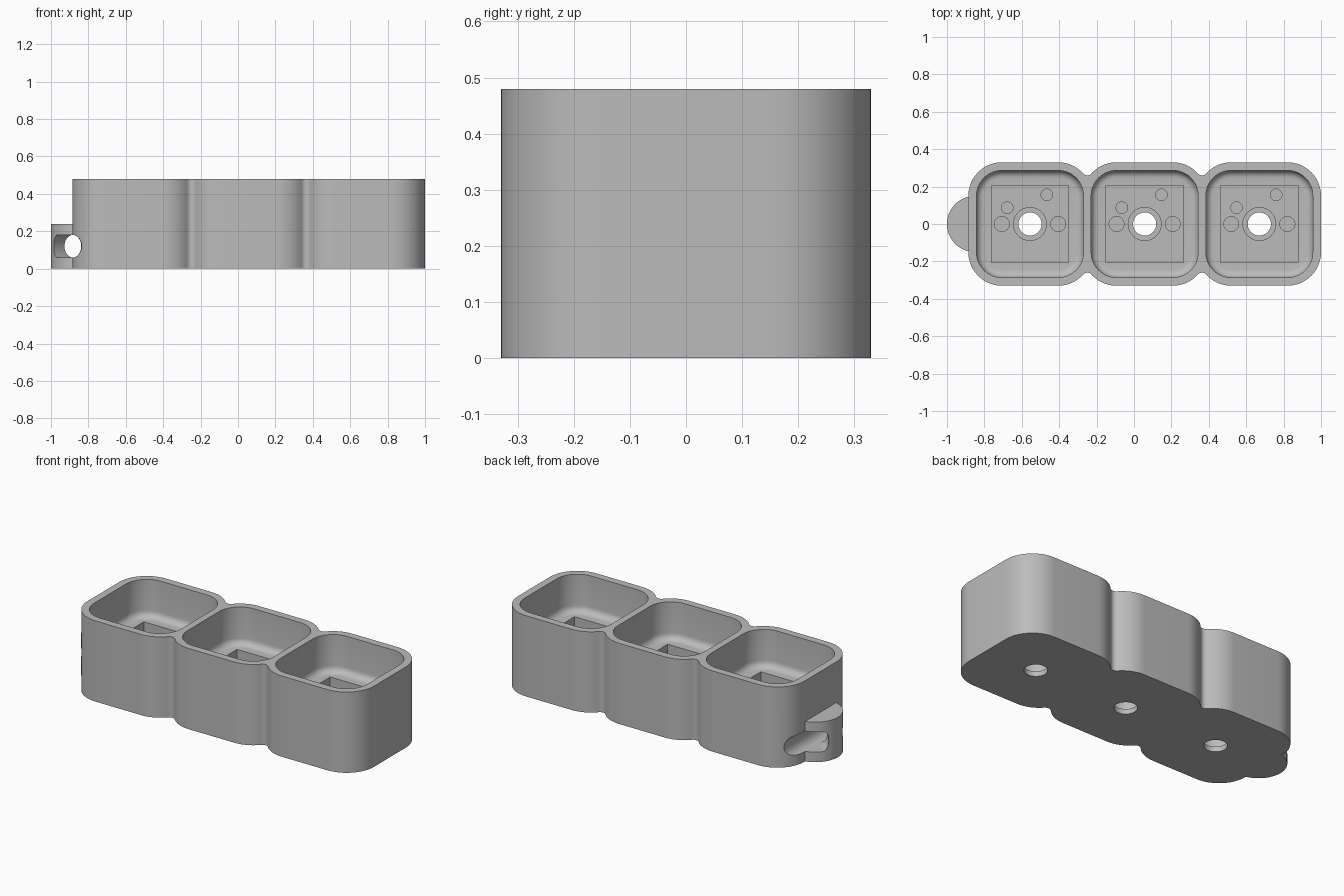
import bpy, bmesh
from math import sin, cos, pi, radians, atan2, hypot

if "Cube" in bpy.data.objects:
    bpy.data.objects.remove(bpy.data.objects["Cube"])

CELLS = [0.67, 0.057, -0.556]
HEIGHT = 0.48
FLOOR = 0.255
POCKET = 0.105
PIT = 0.03

grey = bpy.data.materials.new("plain_grey")
grey.use_nodes = True
COLOUR = (0.5, 0.5, 0.5, 1)
grey.diffuse_color = COLOUR
grey.node_tree.nodes["Principled BSDF"].inputs["Base Color"].default_value = COLOUR


def arc(cx, cy, r, start, end, steps=12):
    angles = [radians(start + (end - start) * i / steps) for i in range(steps + 1)]
    return [(cx + r * cos(a), cy + r * sin(a)) for a in angles]


def loft(name, rings):
    """Skin equal-length rings of 3D points and cap both ends."""
    bm = bmesh.new()
    loops = [[bm.verts.new(p) for p in ring] for ring in rings]
    n = len(loops[0])
    for a, b in zip(loops, loops[1:]):
        for i in range(n):
            bm.faces.new((a[i], a[(i + 1) % n], b[(i + 1) % n], b[i]))
    bm.faces.new(loops[0][::-1])
    bm.faces.new(loops[-1])
    bmesh.ops.recalc_face_normals(bm, faces=bm.faces)
    mesh = bpy.data.meshes.new(name)
    bm.to_mesh(mesh)
    bm.free()
    mesh.materials.append(grey)
    obj = bpy.data.objects.new(name, mesh)
    bpy.context.collection.objects.link(obj)
    return obj


def prism(name, outline, z0, z1):
    return loft(name, [[(x, y, z) for x, y in outline] for z in (z0, z1)])


def rounded_square(cx, half, r):
    k = half - r
    pts = []
    for i, (sx, sy) in enumerate([(1, 1), (-1, 1), (-1, -1), (1, -1)]):
        pts += arc(cx + sx * k, sy * k, r, 90 * i, 90 * i + 90)
    return pts


def combine(target, tool, operation="DIFFERENCE"):
    mod = target.modifiers.new("combine", "BOOLEAN")
    mod.operation = operation
    mod.solver = "EXACT"
    mod.object = tool
    bpy.context.view_layer.objects.active = target
    bpy.ops.object.modifier_apply(modifier=mod.name)
    bpy.data.objects.remove(tool)


def circle(cx, cy, r, steps=40):
    return arc(cx, cy, r, 0, 360, steps)[:-1]


# Outer wall: three rounded cells joined by small fillets at the necks
K, R, FILLET = 0.15, 0.18, 0.03
dx = (CELLS[0] - CELLS[1]) / 2 - K
dy = ((R + FILLET) ** 2 - dx ** 2) ** 0.5
lean = atan2(dy, dx) * 180 / pi
upper = []
for i, c in enumerate(CELLS):
    upper += arc(c + K, K, R, 0 if i == 0 else lean, 90)
    upper += arc(c - K, K, R, 90, 180 if i == 2 else 180 - lean)
    if i < 2:
        mid = (c + CELLS[i + 1]) / 2
        upper += arc(mid, K + dy, FILLET, -lean, lean - 180, 8)[1:-1]
outline = upper + [(x, -y) for x, y in reversed(upper)]
holder = prism("switch_holder_body", outline, 0, HEIGHT)

# Keyring tab on the end
combine(holder, prism("tab", circle(-0.85, 0, 0.15, 64), 0, 0.238), "UNION")

# Flared cross hole through the tab
rings = []
for y in (-0.3, 0, 0.3):
    t = abs(y) / 0.3
    right, left = -0.838, -0.928 - 0.26 * t
    ring = []
    for a in [2 * pi * (i + 0.5) / 48 for i in range(48)]:
        side = right - 0.045 if cos(a) > 0 else left + 0.045
        side += 0.002 * t * cos(a)
        ring.append((side + 0.045 * cos(a), y, 0.12 + 0.06 * sin(a)))
    rings.append(ring)
combine(holder, loft("ring_hole", rings))

# Keycap wells, switch pockets and pin holes
PINS = [(-0.15, 0, 0.04), (0.15, 0, 0.04), (-0.122, 0.087, 0.031),
        (0.09, 0.156, 0.031), (0, 0, 0.088)]
for c in CELLS:
    rings = []
    for i in range(7):
        a = pi / 2 * i / 6
        inset = 0.04 * (1 - sin(a))
        z = FLOOR + 0.04 * (1 - cos(a))
        rings.append([(x, y, z) for x, y in rounded_square(c, 0.286 - inset, 0.135 - inset)])
    rings.append([(x, y, HEIGHT + 0.1) for x, y, z in rings[-1]])
    combine(holder, loft("well", rings))
    square = [(c + sx * 0.207, sy * 0.205) for sx, sy in ((1, 1), (-1, 1), (-1, -1), (1, -1))]
    combine(holder, prism("pocket", square, POCKET, FLOOR + 0.02))
    for px, py, r in PINS:
        combine(holder, prism("pin_hole", circle(c + px, py, r), PIT, POCKET + 0.02))
    combine(holder, prism("post_hole", circle(c, 0, 0.062), -0.1, POCKET))

# Smooth curved walls, sharp rims
bpy.ops.object.select_all(action="DESELECT")
holder.select_set(True)
bpy.context.view_layer.objects.active = holder
bpy.ops.object.shade_smooth_by_angle(angle=radians(30))
